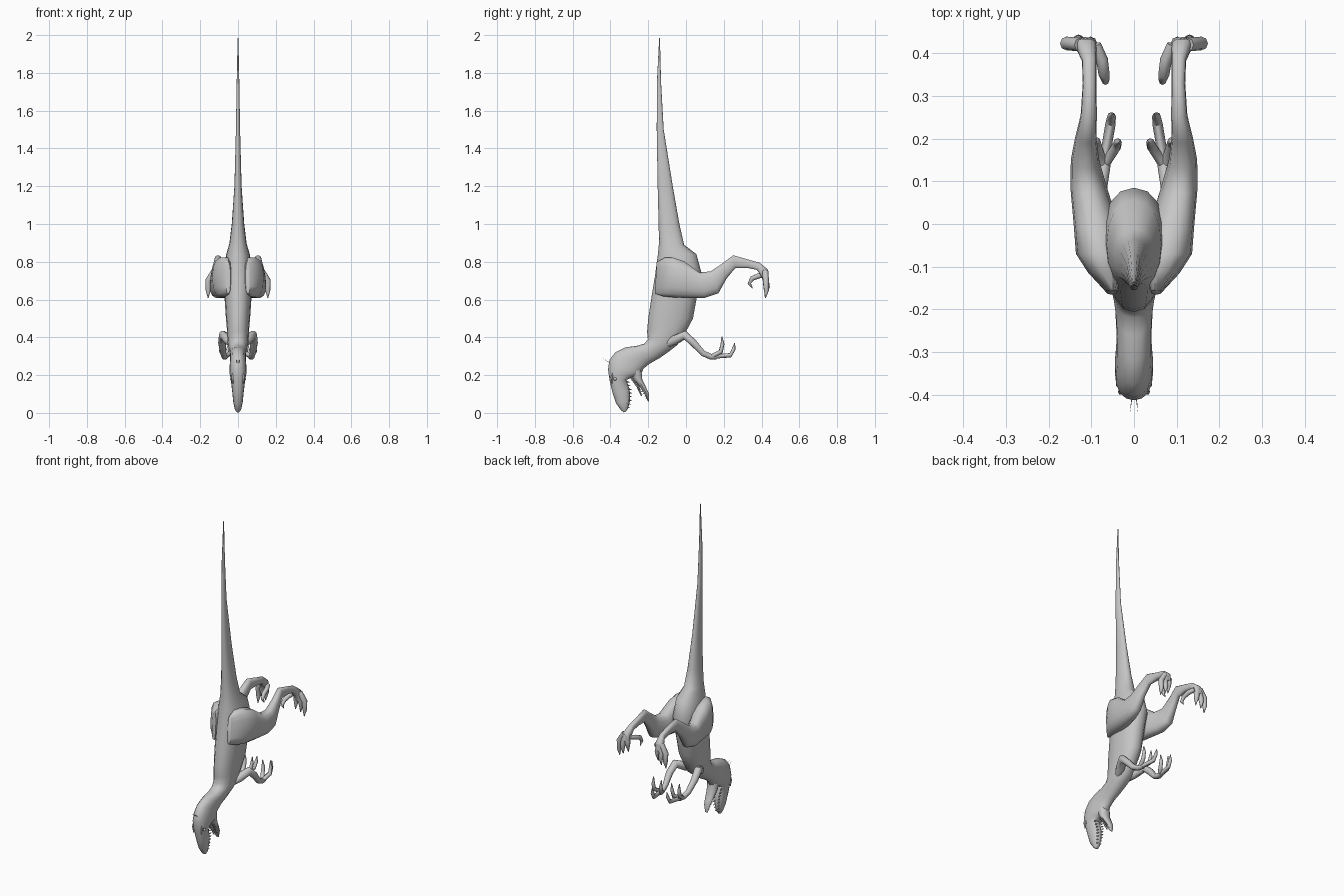
import bpy
import bmesh
import math
from mathutils import Vector

if "Cube" in bpy.data.objects:
    bpy.data.objects.remove(bpy.data.objects["Cube"], do_unlink=True)

SKIN = (0.57, 0.57, 0.57, 1)
grey = bpy.data.materials.new("plain grey skin")
grey.use_nodes = True
grey.diffuse_color = SKIN
grey.node_tree.nodes["Principled BSDF"].inputs["Base Color"].default_value = SKIN


def finish(name, bm):
    """Turn a bmesh into a smooth-shaded object with the skin material."""
    bmesh.ops.recalc_face_normals(bm, faces=bm.faces)
    mesh = bpy.data.meshes.new(name)
    bm.to_mesh(mesh)
    bm.free()
    obj = bpy.data.objects.new(name, mesh)
    bpy.context.collection.objects.link(obj)
    mesh.materials.append(grey)
    bpy.ops.object.select_all(action='DESELECT')
    obj.select_set(True)
    bpy.context.view_layer.objects.active = obj
    bpy.ops.object.shade_smooth_by_angle(angle=math.radians(50))


def skin(name, rings, sides, power=1.0):
    """Join rounded rings, each given as (centre, half axis, half axis)."""
    bm = bmesh.new()

    def rounded(value):
        return math.copysign(abs(value) ** power, value)

    loops = []
    for centre, u, v in rings:
        angles = [math.tau * i / sides for i in range(sides)]
        loops.append([bm.verts.new(centre + u * rounded(math.cos(a)) + v * rounded(math.sin(a)))
                      for a in angles])
    for a, b in zip(loops, loops[1:]):
        for i in range(sides):
            j = (i + 1) % sides
            bm.faces.new((a[i], a[j], b[j], b[i]))
    bm.faces.new(loops[0])
    bm.faces.new(loops[-1])
    finish(name, bm)


def slab(name, stations, side=1, sides=14, power=0.9):
    """Loft stations of: one edge (y, z), opposite edge (y, z), half width, x."""
    rings = []
    for y1, z1, y2, z2, width, x in stations:
        p, q = Vector((side * x, y1, z1)), Vector((side * x, y2, z2))
        rings.append(((p + q) / 2, Vector((width, 0, 0)), (p - q) / 2))
    skin(name, rings, sides, power)


def tube(name, points, side=1, sides=8, flat=1.0):
    """Loft a limb along points of x, y, z, radius."""
    path = [Vector((side * x, y, z)) for x, y, z, r in points]
    rings = []
    for i, p in enumerate(path):
        along = (path[min(i + 1, len(path) - 1)] - path[max(i - 1, 0)]).normalized()
        v = along.cross(Vector((1, 0, 0))).normalized()
        u = v.cross(along)
        radius = points[i][3]
        rings.append((p, u * radius * flat, v * radius))
    skin(name, rings, sides)


def cone(name, base, tip, radius):
    """A small spike such as a tooth."""
    tube(name, [(*base, radius), (*tip, radius * 0.1)], sides=5)


# Tail, trunk, neck and skull in one skin: back edge, belly edge, half width
spine = [
    (-.142, 1.985, -.138, 1.985, .002), (-.154, 1.75, -.132, 1.75, .007),
    (-.155, 1.5, -.118, 1.5, .011), (-.15, 1.2, -.07, 1.2, .019),
    (-.145, 1, -.035, 1, .033), (-.143, .9, -.01, .89, .046),
    (-.15, .83, .055, .84, .064), (-.165, .72, .085, .73, .075),
    (-.183, .61, .055, .6, .071), (-.2, .5, .037, .5, .064),
    (-.206, .43, .005, .44, .058), (-.202, .39, -.045, .36, .056),
    (-.22, .367, -.09, .325, .05), (-.26, .355, -.14, .29, .044),
    (-.32, .347, -.19, .262, .041), (-.375, .32, -.225, .235, .042),
    (-.405, .28, -.24, .2, .045), (-.413, .23, -.28, .19, .045),
    (-.405, .175, -.315, .175, .038), (-.39, .11, -.298, .12, .031),
    (-.37, .05, -.296, .065, .025), (-.345, .015, -.307, .022, .017),
    (-.33, .003, -.32, .005, .008),
]
slab("body", [(*s, 0) for s in spine], sides=16)

# Open lower jaw and tongue
jaw = [(-.295, .215, -.235, .23, .035), (-.28, .18, -.23, .175, .032),
       (-.25, .145, -.208, .13, .026), (-.222, .105, -.195, .1, .02),
       (-.203, .062, -.196, .06, .009)]
slab("lower_jaw", [(*s, 0) for s in jaw], sides=10)
tube("tongue", [(0, -.29, .19, .008), (0, -.255, .14, .007), (0, -.235, .09, .003)], flat=1.8)

# Thigh fading out of the hip, shank and instep: upper edge, lower edge, half width, x
leg = [
    (-.155, .8, -.165, .63, .012, .052), (-.11, .825, -.12, .615, .042, .065),
    (-.07, .825, -.07, .61, .058, .078),
    (-.01, .805, .0, .606, .053, .088), (.07, .745, .1, .608, .043, .106),
    (.13, .75, .172, .632, .033, .115), (.19, .79, .215, .71, .025, .113),
    (.25, .835, .26, .765, .019, .106), (.33, .812, .33, .766, .016, .104),
    (.39, .795, .375, .757, .017, .105), (.434, .76, .4, .72, .024, .112),
    (.438, .71, .408, .695, .026, .12),
]

# Arm from shoulder to palm: x, y, z, radius
arm = [(.028, -.11, .36, .016), (.05, -.06, .385, .026), (.078, -.005, .412, .024),
       (.085, .04, .37, .02), (.078, .09, .315, .016), (.072, .13, .298, .016),
       (.066, .16, .297, .014)]
finger_tips = [(.088, .19, .405), (.05, .258, .37), (.035, .19, .395)]
finger_bends = [(.088, .185, .325), (.055, .235, .305), (.042, .18, .315)]
toe_ends = [(.102, .415, .64), (.13, .425, .625), (.158, .42, .608)]

for label, side in (("left", 1), ("right", -1)):
    slab(label + "_leg", leg, side, power=0.8)
    for i, (x, y, z) in enumerate(toe_ends):
        tube(f"{label}_toe_{i}", [(.11 + i * .008, .42, .75, .016),
                                  (x, .423, .7, .016), (x, y + .006, z + .04, .013),
                                  (x, y, z, .002)], side)
    tube(label + "_sickle_claw", [(.09, .42, .735, .013), (.075, .385, .725, .014),
                                  (.07, .35, .712, .013), (.067, .335, .685, .009),
                                  (.067, .352, .66, .002)], side)
    tube(label + "_arm", arm, side, sides=10)
    for i, (bend, tip) in enumerate(zip(finger_bends, finger_tips)):
        middle = [(a + b) / 2 for a, b in zip(bend, tip)]
        middle[1] += .006
        tube(f"{label}_finger_{i}", [(.072, .135, .298, .012), (*bend, .012),
                                     (*middle, .01), (*tip, .002)], side)

    # Eye with its brow, and the fine quill on the crown
    bm = bmesh.new()
    bmesh.ops.create_uvsphere(bm, u_segments=10, v_segments=6, radius=.009)
    bmesh.ops.translate(bm, vec=(side * .034, -.375, .18), verts=bm.verts)
    finish(label + "_eye", bm)
    tube(label + "_brow", [(.028, -.39, .225, .003), (.031, -.393, .19, .007),
                           (.027, -.393, .155, .003)], side, sides=6)
    cone(label + "_quill", (side * .005, -.405, .265), (side * .009, -.44, .29), .0015)

    # Teeth along both jaws
    for i in range(8):
        t = i / 7
        y, z = -.306 + .012 * math.sin(t * math.pi), .165 - .135 * t
        x = side * (.024 - .013 * t)
        cone(f"{label}_upper_tooth_{i}", (x, y - .006, z), (x, y + .01, z - .004), .005)
        y, z = -.268 + .06 * t, .165 - .085 * t
        x = side * (.02 - .01 * t)
        cone(f"{label}_lower_tooth_{i}", (x, y + .008, z), (x, y - .006, z - .006), .004)
